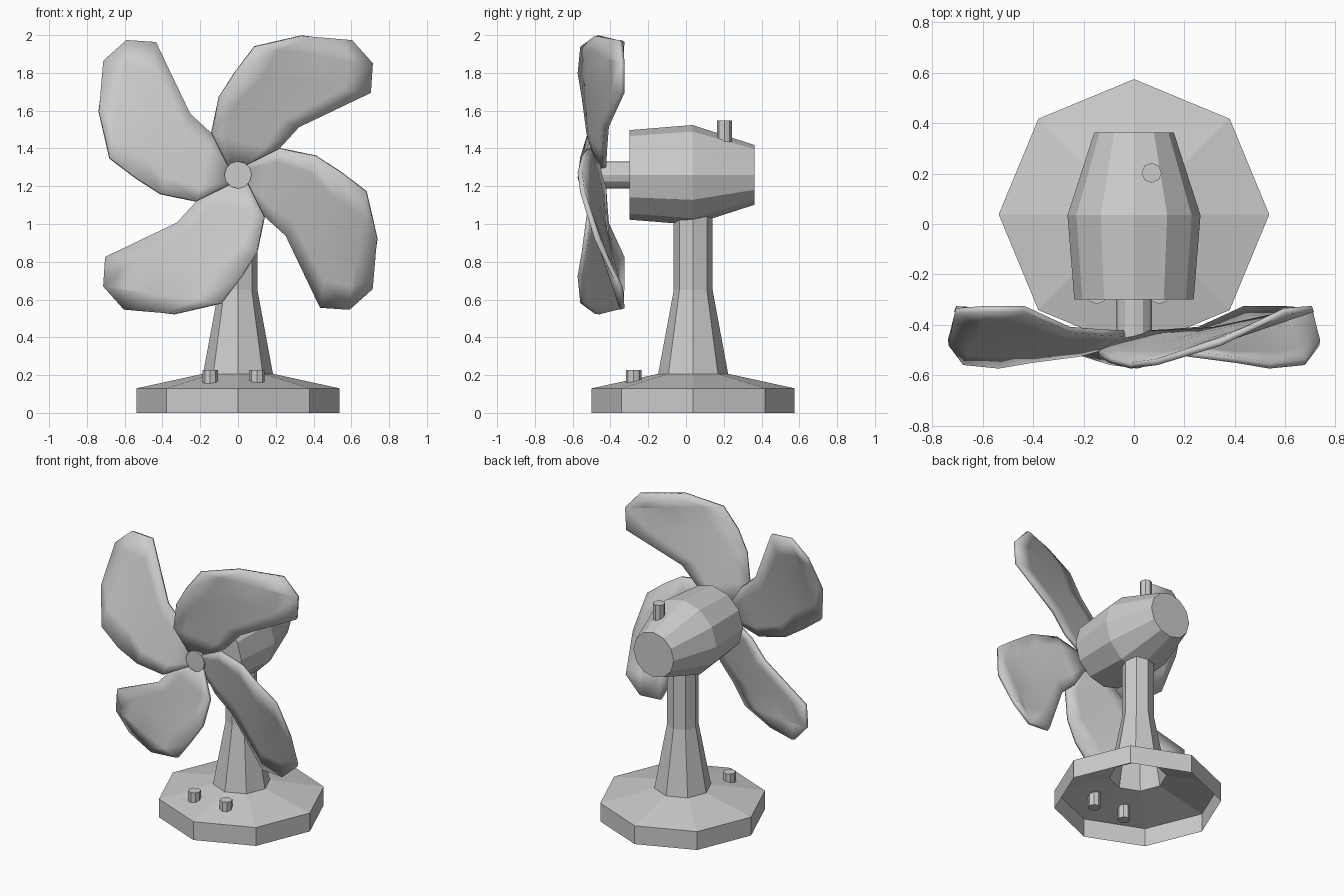
import bpy, bmesh, math
from mathutils import Vector, Matrix

if "Cube" in bpy.data.objects:
    bpy.data.objects.remove(bpy.data.objects["Cube"])

HUB_Z = 1.26


def make(name, verts, faces):
    me = bpy.data.meshes.new(name)
    me.from_pydata(verts, [], faces)
    bm = bmesh.new()
    bm.from_mesh(me)
    bmesh.ops.recalc_face_normals(bm, faces=bm.faces[:])
    bm.to_mesh(me)
    bm.free()
    ob = bpy.data.objects.new(name, me)
    bpy.context.collection.objects.link(ob)
    return ob


def lathe(name, profile, sides, loc, along_y=False, caps=(True, True)):
    """Stack of rings (radius, height) around z, or around y."""
    verts, faces = [], []
    for r, h in profile:
        for i in range(sides):
            a = math.tau * i / sides
            c, s = r * math.cos(a), r * math.sin(a)
            p = (c, h, s) if along_y else (c, s, h)
            verts.append(Vector(p) + Vector(loc))
    for k in range(len(profile) - 1):
        for i in range(sides):
            j = (i + 1) % sides
            faces.append((k * sides + i, k * sides + j,
                          (k + 1) * sides + j, (k + 1) * sides + i))
    if caps[0]:
        faces.append(tuple(range(sides)))
    if caps[1]:
        n = (len(profile) - 1) * sides
        faces.append(tuple(range(n, n + sides)))
    return make(name, verts, faces)


# Hollow octagonal foot and tapered stem
lathe("base", [(.537, 0), (.537, .13), (.185, .207)], 8, (0, .038, 0), caps=(False, False))
lathe("stem", [(.185, .207), (.103, .65), (.103, 1.1)], 8, (0, .038, 0), caps=(False, False))

# Motor housing and shaft
lathe("motor_housing", [(.237, -.30), (.264, .035), (.158, .363)], 12, (0, 0, HUB_Z), True)
lathe("shaft", [(.072, -.48), (.072, -.28)], 12, (0, 0, HUB_Z), True)

# Base buttons and the knob on top of the motor
for name, x in (("left_button", -.147), ("right_button", .10)):
    lathe(name, [(.041, .08), (.041, .228)], 8, (x, -.277, 0))
lathe("motor_knob", [(.04, 1.38), (.04, 1.548)], 8, (.07, .203, 0))

# Blade: rows of (leading edge, trailing edge) measured from the hub
ROWS = [
    ((-.05, -.465, .04), (.05, -.435, .03)),
    ((-.14, -.515, .22), (.207, -.43, .13)),
    ((-.10, -.540, .41), (.32, -.42, .254)),
    ((-.016, -.562, .54), (.70, -.337, .435)),
    ((.09, -.548, .68), (.71, -.337, .59)),
    ((.34, -.472, .737), (.60, -.345, .71)),
]
STEPS = 5
blade_verts, blade_faces = [], []
for lead, trail in ROWS:
    for i in range(STEPS + 1):
        blade_verts.append(Vector(lead).lerp(Vector(trail), i / STEPS))
for k in range(len(ROWS) - 1):
    for i in range(STEPS):
        a = k * (STEPS + 1) + i
        blade_faces.append((a, a + 1, a + STEPS + 2, a + STEPS + 1))

for n in range(4):
    turn = Matrix.Rotation(n * math.pi / 2, 3, 'Y')
    verts = [turn @ v + Vector((0, 0, HUB_Z)) for v in blade_verts]
    blade = make(f"blade_{n + 1}", verts, blade_faces)
    sol = blade.modifiers.new("thickness", 'SOLIDIFY')
    sol.thickness = .025
    sol.offset = 0
    bpy.ops.object.select_all(action='DESELECT')
    blade.select_set(True)
    bpy.context.view_layer.objects.active = blade
    bpy.ops.object.shade_smooth_by_angle(angle=math.radians(12))
